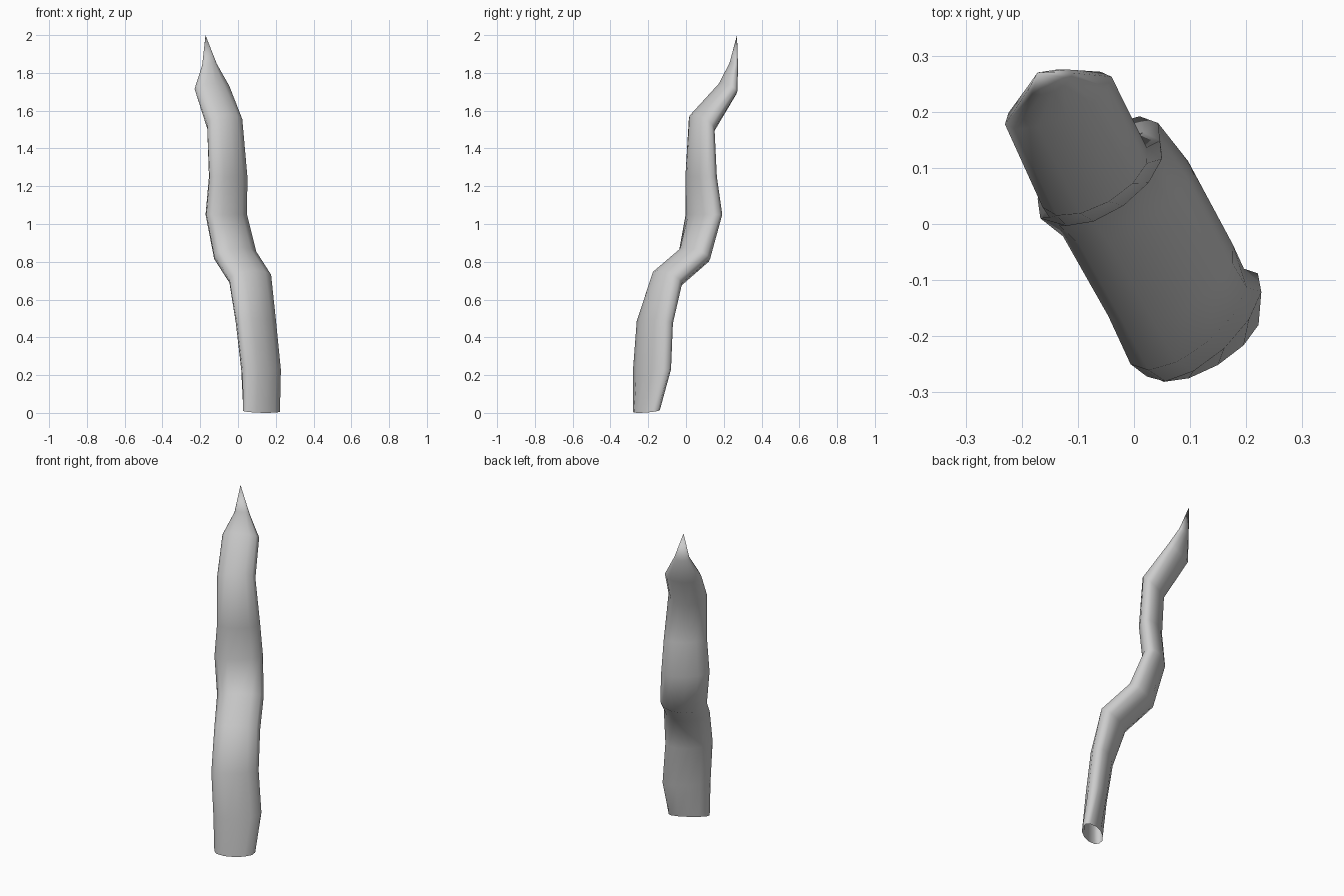
import bpy
import bmesh
from math import sin, cos, radians, tau

cube = bpy.data.objects.get("Cube")
if cube:
    bpy.data.objects.remove(cube, do_unlink=True)

SIDES = 12
# Rings up the blade: centre x, y, z, half width, half thickness, turn, tilt
RINGS = [
    (0.125, -0.21, 0.02, 0.114, 0.048, 31, 0.2),
    (0.122, -0.18, 0.23, 0.135, 0.057, 43, 0),
    (0.095, -0.165, 0.48, 0.132, 0.058, 40, -0.2),
    (0.065, -0.10, 0.71, 0.128, 0.057, 30, -0.75),
    (-0.015, 0.045, 0.835, 0.13, 0.057, 31, -0.7),
    (-0.062, 0.095, 1.05, 0.135, 0.06, 39, 0),
    (-0.052, 0.08, 1.25, 0.12, 0.058, 35, 0),
    (-0.07, 0.083, 1.53, 0.107, 0.05, 30, -1),
    (-0.135, 0.22, 1.715, 0.104, 0.032, 24, -1),
    (-0.15, 0.253, 1.84, 0.043, 0.018, 22, -0.8),
]
TIP = (-0.172, 0.27, 2.0)


def add_ring(bm, x, y, z, wide, thick, turn, tilt):
    """One flattened oval ring, sheared in height across its thickness."""
    c, s = cos(radians(turn)), sin(radians(turn))
    verts = []
    for i in range(SIDES):
        u = wide * cos(tau * i / SIDES)
        v = thick * sin(tau * i / SIDES)
        verts.append(bm.verts.new((x + u * c - v * s, y + u * s + v * c, z + tilt * v)))
    return verts


# Wavy tapering blade, open at the base
bm = bmesh.new()
rings = [add_ring(bm, *r) for r in RINGS]
for low, high in zip(rings, rings[1:]):
    for i in range(SIDES):
        j = (i + 1) % SIDES
        bm.faces.new((low[i], low[j], high[j], high[i]))

# Pointed tip
tip = bm.verts.new(TIP)
for i in range(SIDES):
    bm.faces.new((rings[-1][i], rings[-1][(i + 1) % SIDES], tip))

# Rest the lowest point on the ground
lowest = min(v.co.z for v in bm.verts)
for v in rings[0]:
    v.co.z -= lowest
for f in bm.faces:
    f.smooth = True

mesh = bpy.data.meshes.new("wavy_blade")
bm.to_mesh(mesh)
bm.free()
blade = bpy.data.objects.new("wavy_blade", mesh)
bpy.context.collection.objects.link(blade)

# Plain grey
grey = bpy.data.materials.new("light_grey")
grey.use_nodes = True
colour = (0.6, 0.6, 0.6, 1)
grey.diffuse_color = colour
grey.node_tree.nodes["Principled BSDF"].inputs["Base Color"].default_value = colour
mesh.materials.append(grey)
